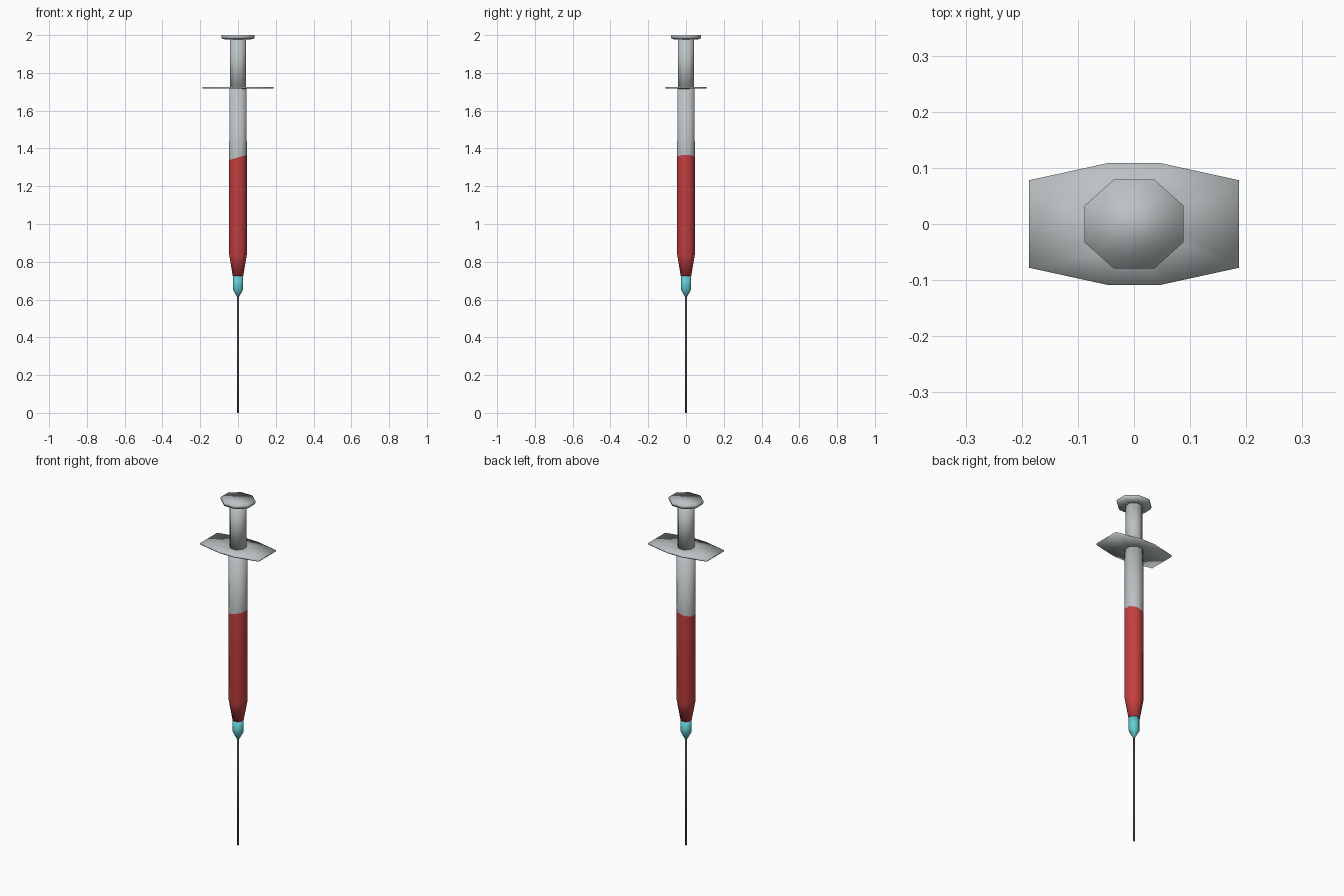
import bpy, bmesh, math
from mathutils import Vector

if "Cube" in bpy.data.objects:
    bpy.data.objects.remove(bpy.data.objects["Cube"])


def material(name, rgb):
    m = bpy.data.materials.new(name)
    m.diffuse_color = (*rgb, 1)
    m.use_nodes = True
    m.node_tree.nodes["Principled BSDF"].inputs["Base Color"].default_value = m.diffuse_color
    return m


GREY = material("clear_grey", (0.50, 0.54, 0.55))
RED = material("liquid_red", (0.55, 0.05, 0.05))
TEAL = material("hub_teal", (0.12, 0.62, 0.64))
STEEL = material("needle_steel", (0.24, 0.24, 0.29))


def octagon(rx, ry=None):
    """Octagon with flats on the axes; rx and ry are half widths."""
    ry = rx if ry is None else ry
    k = 1 / math.cos(math.pi / 8)
    angles = [math.pi / 8 + i * math.pi / 4 for i in range(8)]
    return [(rx * k * math.cos(a), ry * k * math.sin(a)) for a in angles]


def loft(name, rings, mats, cap=True, cut=None):
    """Skin eight-point rings given as (points, z)."""
    bm = bmesh.new()
    loops = [[bm.verts.new((x, y, z)) for x, y in pts] for pts, z in rings]
    for a, b in zip(loops, loops[1:]):
        for i in range(8):
            j = (i + 1) % 8
            bm.faces.new((a[i], a[j], b[j], b[i]))
    if cap:
        bm.faces.new(loops[0][::-1])
        bm.faces.new(loops[-1])
    bmesh.ops.recalc_face_normals(bm, faces=bm.faces[:])
    if cut:
        point, normal = Vector(cut[0]), Vector(cut[1])
        bmesh.ops.bisect_plane(bm, geom=bm.verts[:] + bm.edges[:] + bm.faces[:],
                               plane_co=point, plane_no=normal)
        for f in bm.faces:
            above = (f.calc_center_median() - point).dot(normal) > 0
            f.material_index = 0 if above else 1
    mesh = bpy.data.meshes.new(name)
    bm.to_mesh(mesh)
    bm.free()
    for m in mats:
        mesh.materials.append(m)
    mesh.shade_smooth()
    obj = bpy.data.objects.new(name, mesh)
    bpy.context.collection.objects.link(obj)
    return obj


# Barrel, red below a slightly tilted liquid line
loft("barrel", [(octagon(0.028), 0.725), (octagon(0.047), 0.84),
                (octagon(0.046), 1.725)],
     [GREY, RED], cut=((0, 0, 1.352), (-0.28, 0, 1)))

# Plunger rod and thumb rest
loft("plunger_rod", [(octagon(0.042), 1.70), (octagon(0.042), 1.985)], [GREY])
loft("thumb_rest", [(octagon(0.042), 1.976), (octagon(0.084, 0.075), 1.979),
                    (octagon(0.088, 0.079), 1.99), (octagon(0.088, 0.079), 2.0)], [GREY])

# Finger flange
outline = [(0.187, 0.078), (0.045, 0.109), (-0.045, 0.109), (-0.187, 0.078),
           (-0.187, -0.078), (-0.045, -0.109), (0.045, -0.109), (0.187, -0.078)]
loft("finger_flange", [(octagon(0.042), 1.716), (outline, 1.717),
                       (outline, 1.725), (octagon(0.042), 1.726)], [GREY], cap=False)

# Needle hub and needle
loft("needle_hub", [(octagon(0.004), 0.61), (octagon(0.027), 0.655),
                    (octagon(0.027), 0.727)], [TEAL])
loft("needle", [(octagon(0.004), 0.0), (octagon(0.004), 0.62)], [STEEL])
